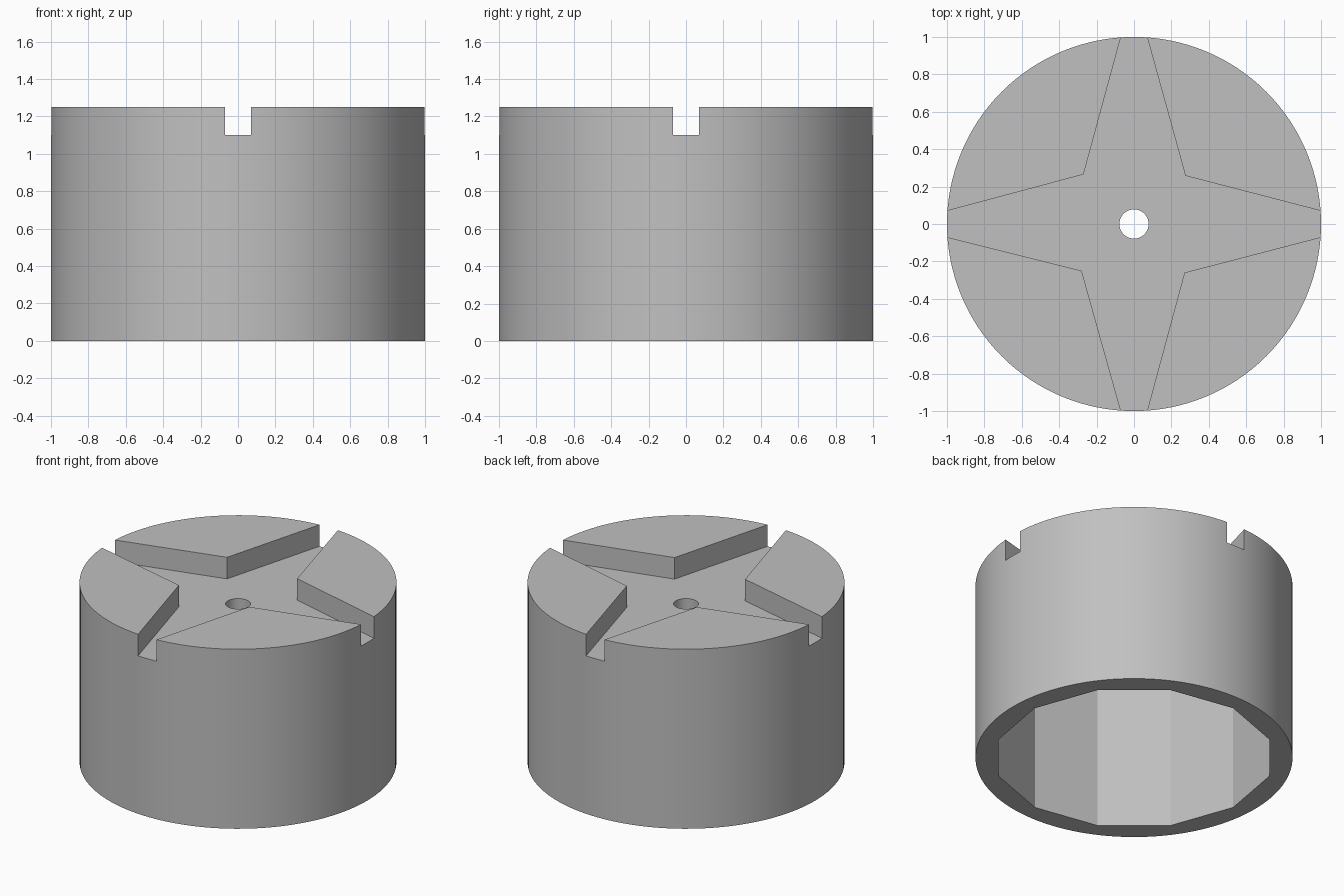
import bpy
import bmesh
from math import cos, sin, pi, radians
from mathutils import Vector

default = bpy.data.objects.get("Cube")
if default:
    bpy.data.objects.remove(default, do_unlink=True)

HEIGHT = 1.25
SLOT_FLOOR = 1.10
CAVITY_TOP = 1.0

grey = bpy.data.materials.new("plain grey")
grey.use_nodes = True
grey.diffuse_color = (0.53, 0.53, 0.53, 1)
grey.node_tree.nodes["Principled BSDF"].inputs["Base Color"].default_value = grey.diffuse_color


def prism(name, outline, bottom, top):
    """Extrude a closed outline upward from bottom to top."""
    bm = bmesh.new()
    base = bm.faces.new([bm.verts.new((x, y, bottom)) for x, y in outline])
    grown = bmesh.ops.extrude_face_region(bm, geom=[base])["geom"]
    verts = [v for v in grown if isinstance(v, bmesh.types.BMVert)]
    bmesh.ops.translate(bm, verts=verts, vec=(0, 0, top - bottom))
    bmesh.ops.recalc_face_normals(bm, faces=bm.faces[:])
    mesh = bpy.data.meshes.new(name)
    bm.to_mesh(mesh)
    bm.free()
    mesh.materials.append(grey)
    obj = bpy.data.objects.new(name, mesh)
    bpy.context.collection.objects.link(obj)
    return obj


def ring(radius, sides, turn=0.0):
    return [(radius * cos(turn + 2 * pi * i / sides),
             radius * sin(turn + 2 * pi * i / sides)) for i in range(sides)]


# Four-armed star: each arm tapers outward and runs past the rim
inner = [Vector(p) for p in ((0.275, 0.258), (-0.27, 0.265), (-0.28, -0.25), (0.27, -0.26))]
star = []
for i, corner in enumerate(inner):
    out_a = Vector((cos(i * pi / 2), sin(i * pi / 2)))
    out_b = Vector((-out_a.y, out_a.x))
    ends = [out_a + 0.07 * out_b, out_b + 0.07 * out_a]
    ends = [corner + (end - corner) * 1.1 for end in ends]
    star += [ends[0], corner, ends[1]]

# Round body and the shapes cut from it
body = prism("round_body", ring(1.0, 128), 0, HEIGHT)
cutters = [
    prism("star_slot_cutter", star, SLOT_FLOOR, HEIGHT + 0.2),
    prism("cavity_cutter", ring(0.885, 12, radians(5)), -0.2, CAVITY_TOP),
    prism("centre_hole_cutter", ring(0.078, 48), CAVITY_TOP - 0.1, HEIGHT + 0.1),
]

bpy.ops.object.select_all(action="DESELECT")
bpy.context.view_layer.objects.active = body
body.select_set(True)
for cutter in cutters:
    cut = body.modifiers.new(cutter.name, "BOOLEAN")
    cut.operation = "DIFFERENCE"
    cut.solver = "EXACT"
    cut.object = cutter
    bpy.ops.object.modifier_apply(modifier=cut.name)
    bpy.data.objects.remove(cutter, do_unlink=True)

# Smooth round walls, crisp corners
bpy.ops.object.shade_smooth_by_angle(angle=radians(20))
